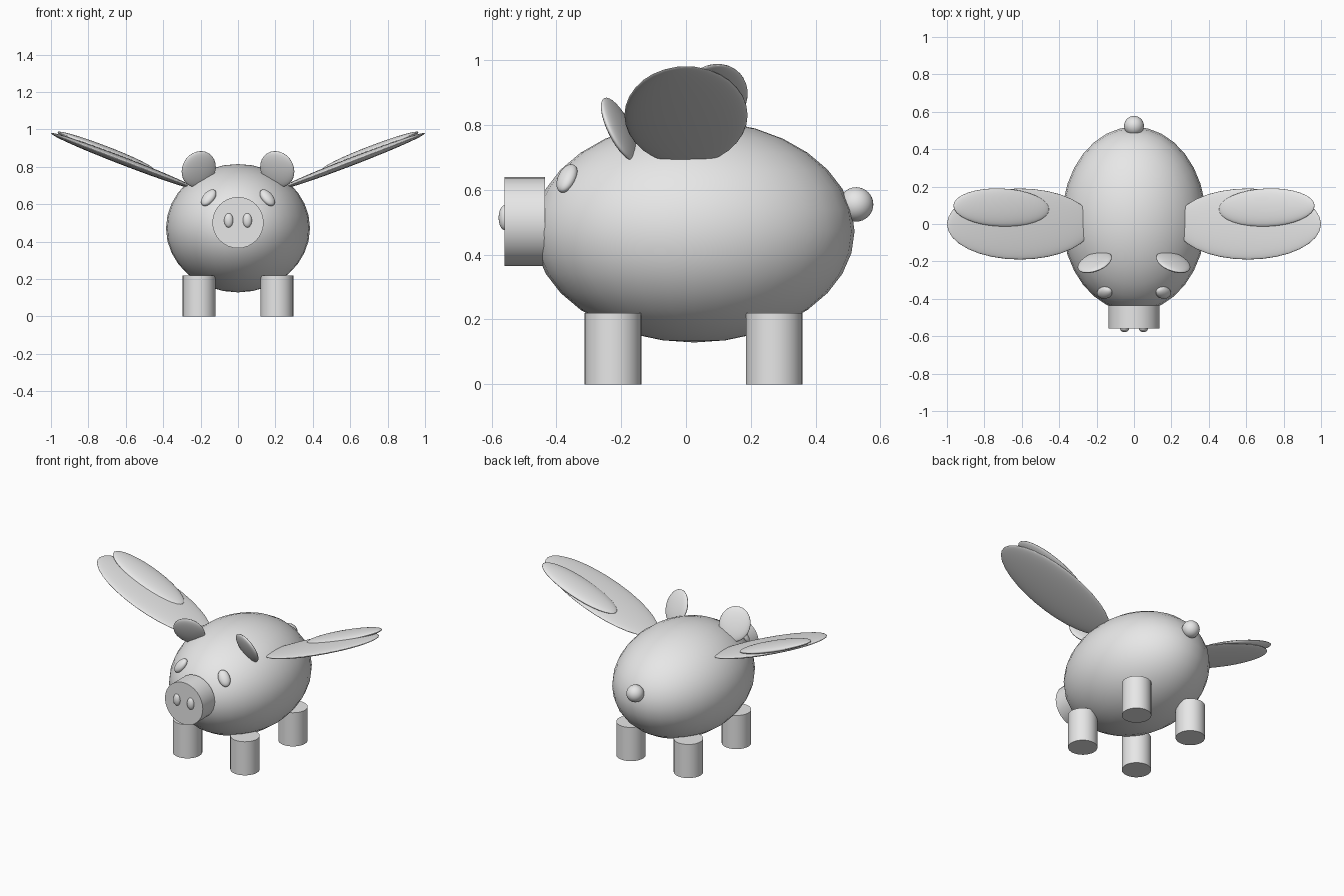
import bpy
import math
from mathutils import Matrix, Vector

if "Cube" in bpy.data.objects:
    bpy.data.objects.remove(bpy.data.objects["Cube"])

grey = bpy.data.materials.new("plain grey")
grey.diffuse_color = (0.8, 0.8, 0.8, 1)
grey.use_nodes = True
grey.node_tree.nodes["Principled BSDF"].inputs["Base Color"].default_value = grey.diffuse_color


def finish(name):
    ob = bpy.context.object
    ob.name = name
    ob.data.materials.append(grey)
    bpy.ops.object.shade_smooth_by_angle(angle=math.radians(35))
    return ob


def ellipsoid(name, centre, radii, long=(0, 0, 1), normal=(0, -1, 0), side=1):
    """radii = across, along the normal, along the long axis; side=-1 mirrors in x"""
    flip = Vector((side, 1, 1))
    n = (Vector(normal) * flip).normalized()
    up = Vector(long) * flip
    up = (up - n * up.dot(n)).normalized()
    across = n.cross(up)
    bpy.ops.mesh.primitive_uv_sphere_add(segments=32, ring_count=16, radius=1)
    ob = finish(name)
    # columns are the local axes in world space
    rot = Matrix((across, n, up)).transposed()
    if rot.determinant() < 0:
        rot.col[0] = -rot.col[0]
    ob.matrix_world = (Matrix.Translation(Vector(centre) * flip)
                       @ rot.to_4x4() @ Matrix.Diagonal((*radii, 1)))
    return ob


def cylinder(name, centre, radius, depth, rotation=(0, 0, 0)):
    bpy.ops.mesh.primitive_cylinder_add(vertices=32, radius=radius, depth=depth,
                                        location=centre, rotation=rotation)
    return finish(name)


# Body, snout and tail
ellipsoid("body", (0, 0.025, 0.472), (0.385, 0.495, 0.343))
cylinder("snout", (0, -0.4975, 0.502), 0.137, 0.125, (math.pi / 2, 0, 0))
ellipsoid("tail", (0, 0.525, 0.555), (0.053, 0.053, 0.053))

tilt = math.radians(21)
along_wing = (math.cos(tilt), 0, math.sin(tilt))
wing_up = (-math.sin(tilt), 0, math.cos(tilt))

for side, label in ((1, "right"), (-1, "left")):
    # Legs
    for y, place in ((-0.225, "front"), (0.272, "back")):
        cylinder(f"{place}_leg_{label}", (side * 0.208, y, 0.11), 0.0875, 0.22)

    # Face
    ellipsoid(f"nostril_{label}", (0.05, -0.56, 0.514), (0.024, 0.018, 0.038), side=side)
    ellipsoid(f"eye_{label}", (0.157, -0.367, 0.635), (0.035, 0.025, 0.053),
              long=(-0.4, 0, 1), normal=(0.45, -0.67, 0.59), side=side)

    # Ears lean forward and turn slightly inward
    ellipsoid(f"ear_{label}", (0.21, -0.205, 0.787), (0.096, 0.022, 0.107),
              long=(0, -0.44, 0.9), normal=(-0.31, -0.85, -0.42), side=side)

    # Wings with a smaller feather lying on the rear half
    ellipsoid(f"wing_{label}", (0.61, 0, 0.83), (0.19, 0.022, 0.418),
              long=along_wing, normal=wing_up, side=side)
    ellipsoid(f"wing_feather_{label}", (0.71, 0.088, 0.888), (0.102, 0.024, 0.274),
              long=(along_wing[0], 0.04, along_wing[2]), normal=wing_up, side=side)
